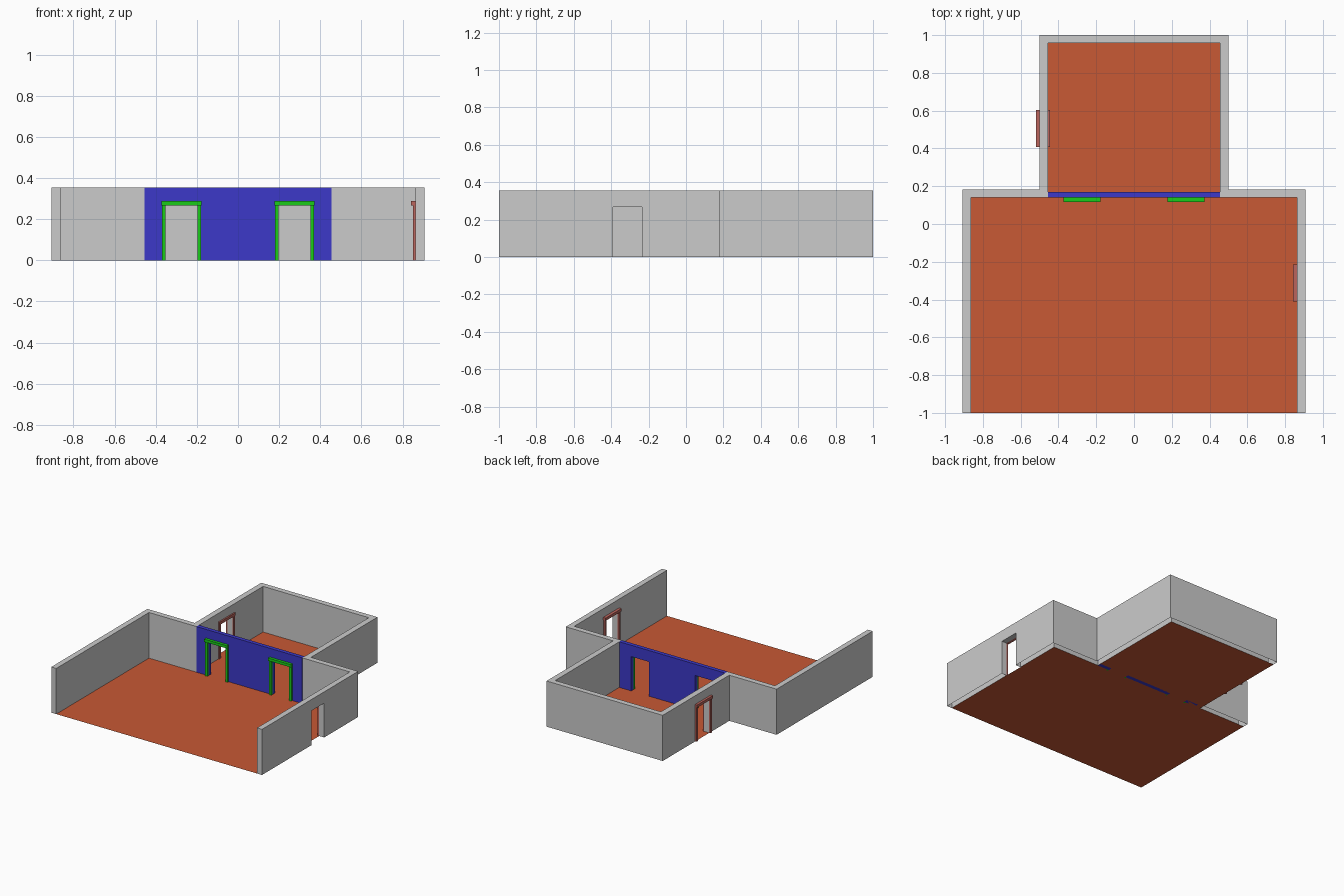
import bpy, bmesh
from mathutils import Vector

if "Cube" in bpy.data.objects:
    bpy.data.objects.remove(bpy.data.objects["Cube"])

H = 0.355                      # wall height
DOOR_W, DOOR_H = 0.155, 0.267  # door openings
FRAME_W = 0.02                 # frame board width


def material(name, rgb):
    m = bpy.data.materials.new(name)
    m.diffuse_color = (*rgb, 1)
    m.use_nodes = True
    m.node_tree.nodes["Principled BSDF"].inputs["Base Color"].default_value = m.diffuse_color
    return m


BLUE = material("blue_paint", (0.045, 0.04, 0.58))
ORANGE = material("orange_floor", (0.58, 0.10, 0.035))
GREEN = material("green_trim", (0.01, 0.60, 0.01))
BROWN = material("red_brown_trim", (0.50, 0.13, 0.11))


def extrude(name, points, offset, mat=None):
    """Object from a flat polygon, extruded by offset (if any)."""
    bm = bmesh.new()
    face = bm.faces.new([bm.verts.new(p) for p in points])
    if offset:
        ext = bmesh.ops.extrude_face_region(bm, geom=[face], use_keep_orig=True)
        verts = [v for v in ext["geom"] if isinstance(v, bmesh.types.BMVert)]
        bmesh.ops.translate(bm, verts=verts, vec=Vector(offset))
        bmesh.ops.recalc_face_normals(bm, faces=bm.faces)
    me = bpy.data.meshes.new(name)
    bm.to_mesh(me)
    bm.free()
    ob = bpy.data.objects.new(name, me)
    bpy.context.collection.objects.link(ob)
    if mat:
        me.materials.append(mat)
    return ob


def add_box(bm, lo, hi):
    verts = bmesh.ops.create_cube(bm, size=1)["verts"]
    lo, hi = Vector(lo), Vector(hi)
    for v in verts:
        v.co = Vector([(a + b) / 2 + c * (b - a) for a, b, c in zip(lo, hi, v.co)])


def door_frame(name, origin, along, out, mat, depth=0.022):
    """Two jamb boards and a deeper head board on a wall face."""
    along, out = Vector(along), Vector(out)
    w = DOOR_W / 2
    bm = bmesh.new()

    def board(a0, a1, z0, z1, d):
        p = Vector(origin) + along * a0 + Vector((0, 0, z0))
        q = Vector(origin) + along * a1 + out * d + Vector((0, 0, z1))
        add_box(bm, [min(a, b) for a, b in zip(p, q)], [max(a, b) for a, b in zip(p, q)])

    for s in (-1, 1):
        board(s * w, s * (w + FRAME_W - 0.002), 0, DOOR_H, depth * 0.6)
    board(-w - FRAME_W, w + FRAME_W, DOOR_H, DOOR_H + 0.021, depth)
    me = bpy.data.meshes.new(name)
    bm.to_mesh(me)
    bm.free()
    me.materials.append(mat)
    bpy.context.collection.objects.link(bpy.data.objects.new(name, me))


# outer walls: half outline mirrored into one T-shaped, open-fronted band
outer = [(0.907, -1), (0.907, 0.182), (0.5, 0.182), (0.5, 1)]
inner = [(0.864, -1), (0.864, 0.14), (0.455, 0.14), (0.455, 0.958)]
flip = lambda pts: [(-x, y) for x, y in reversed(pts)]
outline = outer + flip(outer) + [(-x, y) for x, y in inner] + list(reversed(inner))
walls = extrude("outer_walls", [(x, y, 0) for x, y in outline], (0, 0, H))

# side door openings cut through the walls
RIGHT_Y, LEFT_Y = -0.313, 0.506
for x, y in ((0.885, RIGHT_Y), (-0.478, LEFT_Y)):
    a, b = y - DOOR_W / 2, y + DOOR_W / 2
    cut = extrude("door_cutter", [(x - 0.06, a, -0.05), (x - 0.06, b, -0.05),
                                  (x - 0.06, b, DOOR_H), (x - 0.06, a, DOOR_H)], (0.12, 0, 0))
    cut.hide_render = True
    mod = walls.modifiers.new("door_opening", 'BOOLEAN')
    mod.object, mod.operation, mod.solver = cut, 'DIFFERENCE', 'EXACT'
    bpy.context.view_layer.objects.active = walls
    bpy.ops.object.modifier_apply(modifier=mod.name)
    bpy.data.objects.remove(cut, do_unlink=True)

# walls are open underneath
bm = bmesh.new()
bm.from_mesh(walls.data)
bottom = [f for f in bm.faces if all(abs(v.co.z) < 1e-4 for v in f.verts)]
bmesh.ops.delete(bm, geom=bottom, context='FACES')
bm.to_mesh(walls.data)
bm.free()

# floor
floor = [(-0.907, -1), (0.864, -1), (0.864, 0.14), (0.455, 0.14),
         (0.455, 0.958), (-0.5, 0.958), (-0.5, 0.14), (-0.907, 0.14)]
extrude("floor", [(x, y, 0) for x, y in floor], None, ORANGE)

# partition with two doorways
DOOR_X = 0.275
profile = [(-0.455, 0)]
for cx in (-DOOR_X, DOOR_X):
    a, b = cx - DOOR_W / 2, cx + DOOR_W / 2
    profile += [(a, 0), (a, DOOR_H), (b, DOOR_H), (b, 0)]
profile += [(0.455, 0), (0.455, H), (-0.455, H)]
extrude("partition_wall", [(x, 0.139, z) for x, z in profile], (0, 0.031, 0), BLUE)

# door frames
for side, cx in (("left", -DOOR_X), ("right", DOOR_X)):
    door_frame(side + "_partition_frame", (cx, 0.139, 0), (1, 0, 0), (0, -1, 0), GREEN)
door_frame("right_wall_frame", (0.864, RIGHT_Y, 0), (0, 1, 0), (-1, 0, 0), BROWN)
door_frame("left_wall_outer_frame", (-0.5, LEFT_Y, 0), (0, 1, 0), (-1, 0, 0), BROWN, 0.018)
door_frame("left_wall_inner_frame", (-0.455, LEFT_Y, 0), (0, 1, 0), (1, 0, 0), BROWN, 0.011)
